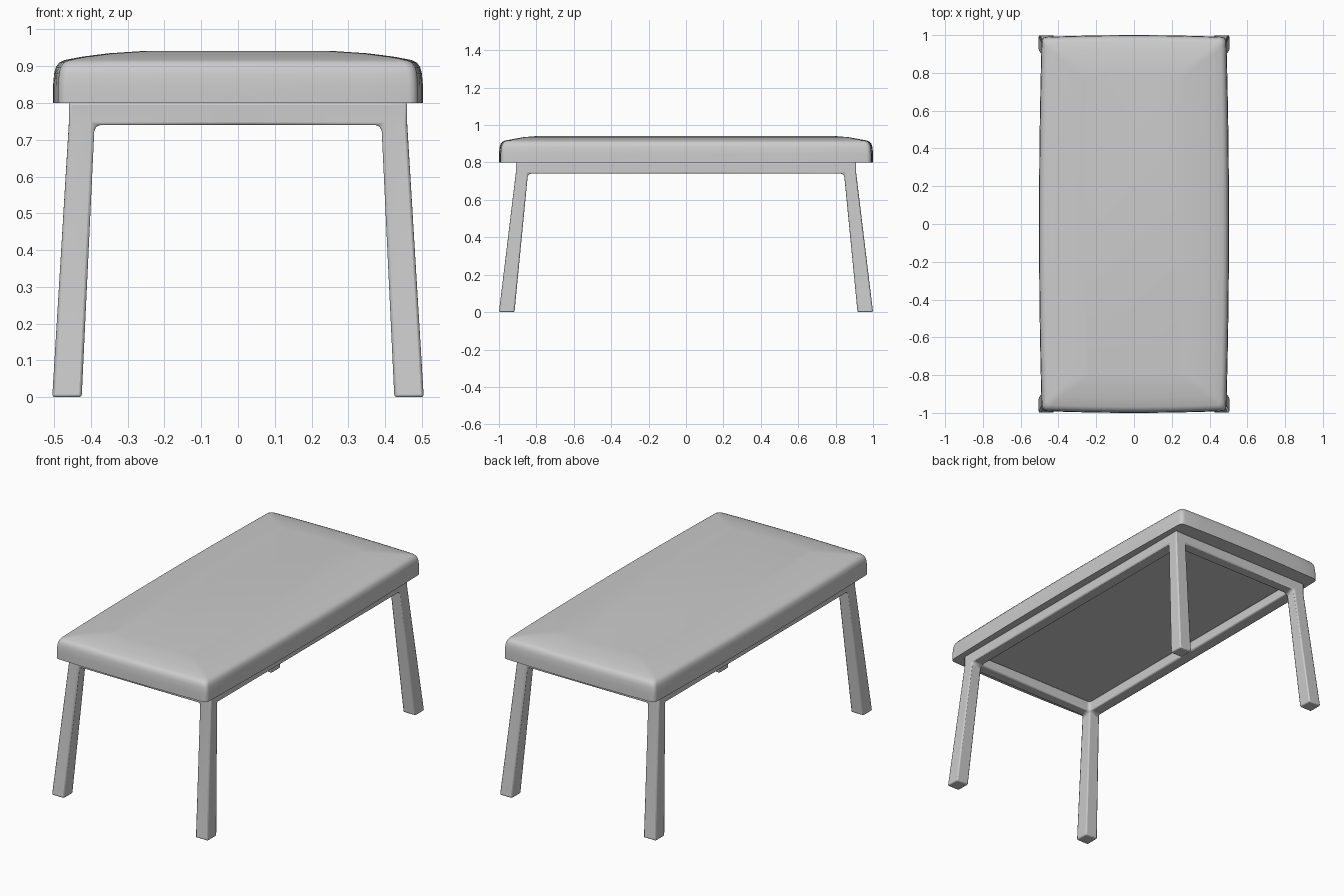
import bpy, bmesh, math
from mathutils import Vector

if "Cube" in bpy.data.objects:
    bpy.data.objects.remove(bpy.data.objects["Cube"])


def make_object(name, bm, angle):
    bmesh.ops.recalc_face_normals(bm, faces=bm.faces)
    mesh = bpy.data.meshes.new(name)
    bm.to_mesh(mesh)
    bm.free()
    obj = bpy.data.objects.new(name, mesh)
    bpy.context.collection.objects.link(obj)
    bpy.ops.object.select_all(action='DESELECT')
    obj.select_set(True)
    bpy.context.view_layer.objects.active = obj
    bpy.ops.object.shade_smooth_by_angle(angle=math.radians(angle))
    return obj


def cushion_outline(hx, hy, r, side_steps=8, arc_steps=5):
    """Rounded rectangle whose sides bulge slightly outwards."""
    corners = []
    for k, (sx, sy) in enumerate([(1, 1), (-1, 1), (-1, -1), (1, -1)]):
        arc = []
        for i in range(arc_steps + 1):
            a = math.pi / 2 * (k + i / arc_steps)
            arc.append(Vector((sx * (hx - r) + r * math.cos(a),
                               sy * (hy - r) + r * math.sin(a))))
        corners.append(arc)
    pts = []
    for k, arc in enumerate(corners):
        pts += arc
        nxt = corners[(k + 1) % 4][0]
        pts += [arc[-1].lerp(nxt, i / side_steps) for i in range(1, side_steps)]
    return [(p.x * (1 - 0.028 * (p.y / hy) ** 2),
             p.y * (1 - 0.010 * (p.x / hx) ** 2)) for p in pts]


# Padded seat: stacked outlines, (x inset, y inset, height)
bm = bmesh.new()
profile = [(0, 0, .80), (0, 0, .845), (.003, .003, .88), (.008, .008, .898),
           (.017, .017, .910), (.032, .032, .917), (.08, .08, .926),
           (.15, .13, .935), (.24, .20, .941)]
rings = []
for ix, iy, z in profile:
    outline = cushion_outline(.503 - ix, 1.0 - iy, .025)
    rings.append([bm.verts.new((x, y, z)) for x, y in outline])
n = len(rings[0])
for low, high in zip(rings, rings[1:]):
    for i in range(n):
        j = (i + 1) % n
        bm.faces.new((low[i], low[j], high[j], high[i]))
bm.faces.new(rings[0][::-1])
bm.faces.new(rings[-1])
make_object("seat_cushion", bm, 40)

# Base: one quarter grown out of a corner block, then mirrored
X0, X1, Y0, Y1, Z0, Z1 = .39, .46, .845, .91, .74, .802
bm = bmesh.new()
bmesh.ops.create_cube(bm, size=1)
for v in bm.verts:
    v.co = (X1 if v.co.x > 0 else X0, Y1 if v.co.y > 0 else Y0,
            Z1 if v.co.z > 0 else Z0)
bm.normal_update()


def grow(direction):
    bm.normal_update()
    face = next(f for f in bm.faces if f.normal.dot(direction) > .99
                and abs(f.calc_center_median().x - (X0 + X1) / 2) < .05
                and abs(f.calc_center_median().y - (Y0 + Y1) / 2) < .05)
    return bmesh.ops.extrude_discrete_faces(bm, faces=[face])['faces'][0]


# Short and long rails, open at the mirror planes
short_rail = grow(Vector((-1, 0, 0)))
for v in short_rail.verts:
    v.co.x = 0
long_rail = grow(Vector((0, -1, 0)))
for v in long_rail.verts:
    v.co.y = 0

# Splayed leg
foot = grow(Vector((0, 0, -1)))
for v in foot.verts:
    v.co = (.505 if v.co.x > (X0 + X1) / 2 else .425,
            1.0 if v.co.y > (Y0 + Y1) / 2 else .917, 0)
bmesh.ops.delete(bm, geom=[short_rail, long_rail], context='FACES_ONLY')
bmesh.ops.recalc_face_normals(bm, faces=bm.faces)

# Small bevels on outer edges, larger ones in the inner joints
weight = bm.edges.layers.float.new('bevel_weight_edge')
for e in bm.edges:
    if len(e.link_faces) == 2:
        a = e.calc_face_angle_signed()
        if abs(a) > math.radians(30):
            e[weight] = .45 if a > 0 else 1
base = make_object("base_frame_and_legs", bm, 25)
mirror = base.modifiers.new("mirror", 'MIRROR')
mirror.use_axis = (True, True, False)
bevel = base.modifiers.new("bevel", 'BEVEL')
bevel.limit_method = 'WEIGHT'
bevel.width = .016
bevel.segments = 2
